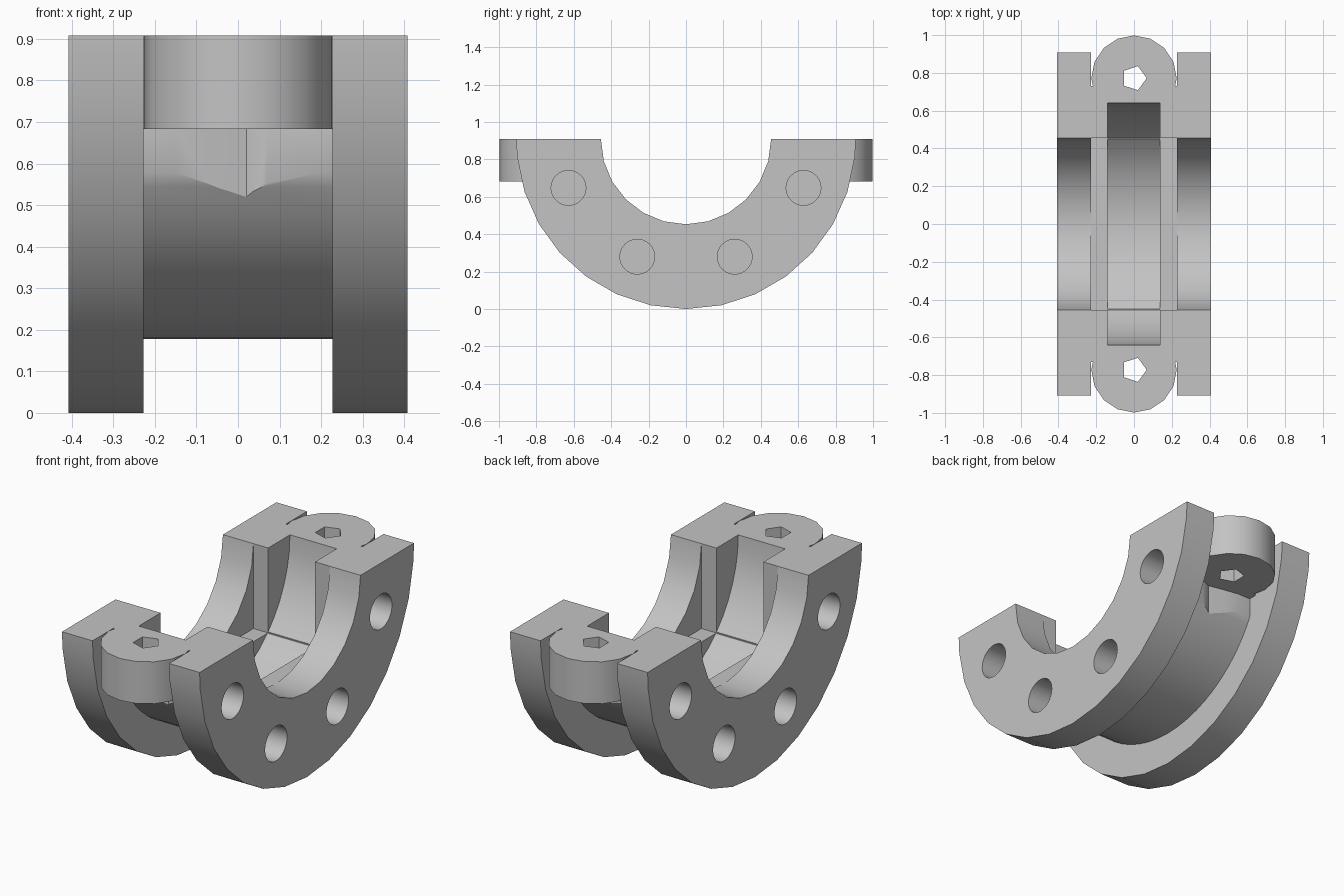
import bpy, bmesh
from math import sin, cos, pi, radians

old = bpy.data.objects.get("Cube")
if old:
    bpy.data.objects.remove(old, do_unlink=True)

R = 0.908          # flange radius, also the height of the split plane
BORE = 0.455       # bore radius
HUB_X, END_X = 0.227, 0.408
EAR_Y, EAR_Z = 0.772, 0.683

steel = bpy.data.materials.new("plain_grey")
steel.use_nodes = True
grey = (0.55, 0.55, 0.55, 1)
steel.diffuse_color = grey
steel.node_tree.nodes["Principled BSDF"].inputs["Base Color"].default_value = grey


def prism(name, outline, axis, lo, hi):
    """Extrude a flat outline along x (points are y, z) or z (points are x, y)."""
    bm = bmesh.new()
    place = (lambda a, b: (lo, a, b)) if axis == "x" else (lambda a, b: (a, b, lo))
    face = bm.faces.new([bm.verts.new(place(a, b)) for a, b in outline])
    ext = bmesh.ops.extrude_face_region(bm, geom=[face])
    shift = (hi - lo, 0, 0) if axis == "x" else (0, 0, hi - lo)
    bmesh.ops.translate(bm, vec=shift,
                        verts=[v for v in ext["geom"] if isinstance(v, bmesh.types.BMVert)])
    bmesh.ops.recalc_face_normals(bm, faces=bm.faces[:])
    mesh = bpy.data.meshes.new(name)
    bm.to_mesh(mesh)
    bm.free()
    mesh.materials.append(steel)
    obj = bpy.data.objects.new(name, mesh)
    bpy.context.collection.objects.link(obj)
    return obj


def ring(cx, cy, r, n):
    return [(cx + r * cos(2 * pi * i / n), cy + r * sin(2 * pi * i / n)) for i in range(n)]


def lower_arc(r, step):
    """Half circle below the split plane, vertices counted out from the bottom."""
    k = int(89.9 // step)
    angles = [-90] + [i * step for i in range(-k, k + 1)] + [90]
    return [(r * sin(radians(a)), R - r * cos(radians(a))) for a in angles]


def combine(target, tool, operation):
    mod = target.modifiers.new(operation.lower(), "BOOLEAN")
    mod.operation = operation
    mod.solver = "EXACT"
    mod.object = tool
    bpy.context.view_layer.objects.active = target
    bpy.ops.object.modifier_apply(modifier=mod.name)
    bpy.data.objects.remove(tool, do_unlink=True)


# Hub: half drum with a square channel
channel = [(BORE, R), (BORE, R - BORE), (-BORE, R - BORE), (-BORE, R)]
body = prism("split_flange_half", lower_arc(0.73, 6) + channel, "x", -0.3, 0.3)

# Bolt lugs with the relief cut into the hub under each
for s in (-1, 1):
    relief = [(-0.31, 0.65), (-0.15, 0.65), (-0.07, 0.636), (0.02, 0.617),
              (0.035, 0.625), (0.07, 0.637), (0.2, 0.65), (0.31, 0.65), (0.31, 0.9), (-0.31, 0.9)]
    combine(body, prism("relief_cutter", [(x, s * y) for x, y in relief], "z", 0.3, EAR_Z),
            "DIFFERENCE")
    combine(body, prism("lug", ring(0, s * EAR_Y, 0.2262, 16), "z", EAR_Z, R), "UNION")

# Seal groove and five-sided bolt holes
combine(body, prism("groove_cutter", ring(0, R, 0.64, 48), "x", -0.14, 0.138), "DIFFERENCE")
for s in (-1, 1):
    combine(body, prism("bolt_cutter", ring(0, s * EAR_Y, 0.067, 5), "z", 0.6, 1), "DIFFERENCE")

# End flanges with four blind holes each
outline = lower_arc(R, 12) + lower_arc(BORE, 15)[::-1]
for s in (-1, 1):
    flange = prism("flange", outline, "x", min(s * HUB_X, s * END_X), max(s * HUB_X, s * END_X))
    combine(body, flange, "UNION")
    for a in (22.5, 67.5, 112.5, 157.5):
        y, z = 0.68 * cos(radians(a)), R - 0.68 * sin(radians(a))
        ends = sorted((s * (HUB_X + 0.005), s * 0.45))
        combine(body, prism("hole_cutter", ring(y, z, 0.093, 32), "x", *ends), "DIFFERENCE")

bpy.ops.object.select_all(action="DESELECT")
body.select_set(True)
bpy.context.view_layer.objects.active = body
bpy.ops.object.shade_smooth_by_angle(angle=radians(28))
